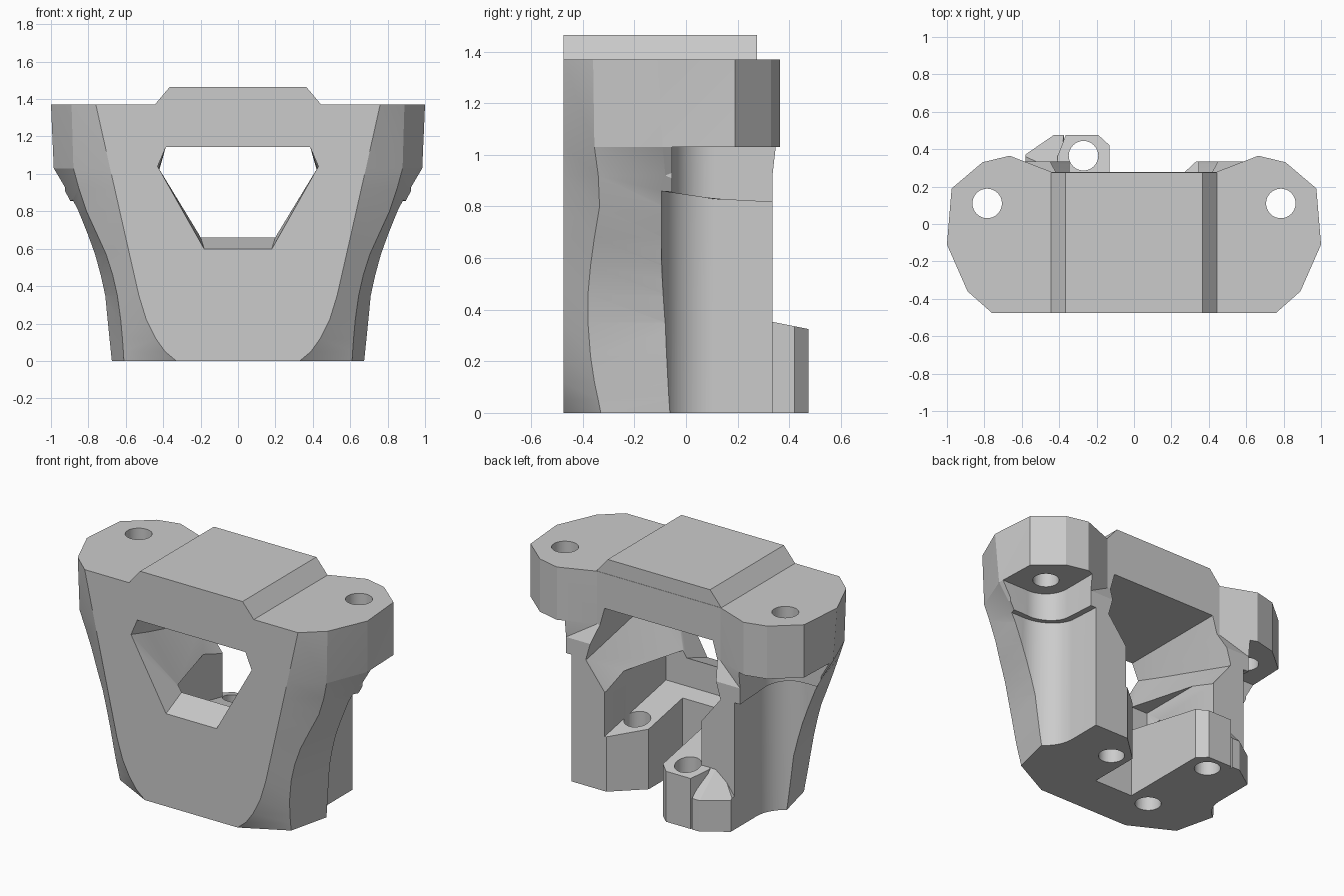
import bpy, bmesh, math
from mathutils import Vector

cube = bpy.data.objects.get("Cube")
if cube:
    bpy.data.objects.remove(cube, do_unlink=True)

grey = bpy.data.materials.new("plain_grey")
grey.use_nodes = True
GREY = (0.6, 0.6, 0.6, 1)
grey.diffuse_color = GREY
grey.node_tree.nodes["Principled BSDF"].inputs["Base Color"].default_value = GREY


def make_object(name, bm):
    bmesh.ops.recalc_face_normals(bm, faces=bm.faces)
    bmesh.ops.triangulate(bm, faces=bm.faces)
    mesh = bpy.data.meshes.new(name)
    bm.to_mesh(mesh)
    bm.free()
    mesh.materials.append(grey)
    obj = bpy.data.objects.new(name, mesh)
    bpy.context.collection.objects.link(obj)
    return obj


def loft(name, rings):
    """Skin a stack of rings with equal point counts and cap both ends."""
    bm = bmesh.new()
    rows = [[bm.verts.new(p) for p in ring] for ring in rings]
    n = len(rows[0])
    for a, b in zip(rows, rows[1:]):
        for i in range(n):
            j = (i + 1) % n
            bm.faces.new((a[i], a[j], b[j], b[i]))
    bm.faces.new(rows[0])
    bm.faces.new(rows[-1])
    return make_object(name, bm)


def prism(name, outline, z0, top):
    """Extrude an xy outline from z0 up to a height or a slope top(y)."""
    height = top if callable(top) else (lambda y: top)
    return loft(name, [[(x, y, z0) for x, y in outline],
                       [(x, y, height(y)) for x, y in outline]])


def mirrored(half):
    return half + [(-x, *rest) for x, *rest in reversed(half)]


def combine(target, tool, operation):
    mod = target.modifiers.new(operation.lower(), 'BOOLEAN')
    mod.operation = operation
    mod.solver = 'EXACT'
    mod.object = tool
    bpy.context.view_layer.objects.active = target
    bpy.ops.object.modifier_apply(modifier=mod.name)
    bpy.data.objects.remove(tool, do_unlink=True)


def circle(cx, cy, r, start=0, end=360, steps=32):
    angles = [math.radians(start + (end - start) * i / steps) for i in range(steps)]
    return [(cx + r * math.cos(a), cy + r * math.sin(a)) for a in angles]


def floor_height(y):
    return 0.42 - 0.2 * y


# Flared body: height, front edge x, corner x and y, side x and y
FRONT, BACK = -0.475, 0.335
sections = [
    (0, .33, .61, -.33, .675, -.06),
    (.05, .39, .613, -.34, .68, -.065),
    (.12, .44, .618, -.355, .687, -.07),
    (.22, .49, .627, -.37, .697, -.075),
    (.35, .53, .645, -.38, .71, -.08),
    (.46, .555, .67, -.38, .735, -.085),
    (.57, .58, .705, -.37, .765, -.09),
    (.68, .605, .755, -.355, .805, -.09),
    (.8, .632, .81, -.335, .855, -.08),
    (.92, .659, .85, -.34, .92, -.08),
    (1.03, .684, .88, -.355, .985, -.09),
    (1.37, .76, .89, -.36, 1.0, -.11),
]
rings = []
for z, xf, xm, ym, xs, ys in sections:
    back = [(.665, .365), (.44, .278)] if z > 1 else [(.62, BACK), (.34, BACK)]
    half = [(xf, FRONT), (xm, ym), (xs, ys), (.975, .19), (.81, .33)] + back
    rings.append([(x, y, z) for x, y in mirrored(half)])
body = loft("bracket_body", rings)

# Raised pad on the top
pad = [(-.47, 1.34), (-.445, 1.37), (-.365, 1.465), (.365, 1.465), (.445, 1.37), (.47, 1.34)]
combine(body, loft("top_pad", [[(x, y, z) for x, z in pad] for y in (FRONT, .276)]), 'UNION')

# Window that runs through to the back and widens there
window = []
for y, upper, middle, lower in (
        (-.6, (.385, 1.145), (.43, 1.04), (.18, .56)),
        (FRONT, (.385, 1.145), (.43, 1.04), (.18, .597)),
        (-.28, (.385, 1.145), (.44, .98), (.2, .662)),
        (.32, (.385, 1.145), (.48, .81), (.34, .63)),
        (.6, (.385, 1.145), (.48, .81), (.34, .63))):
    window.append([(x, y, z) for x, z in mirrored([upper, middle, lower])])
combine(body, loft("window_cutter", window), 'DIFFERENCE')

# Rear cavity with a sloping floor
side = [(-.29, floor_height(-.29)), (.7, floor_height(.7)), (.7, .7), (-.29, .7)]
combine(body, loft("cavity_cutter", [[(x, y, z) for y, z in side] for x in (-.345, .345)]),
        'DIFFERENCE')

# Rear foot that carries a screw hole, with a sloped shoulder beside it
foot = [(-.41, .2), (-.41, .36), (-.365, .475), (-.19, .475), (-.13, .42), (-.13, .2)]
combine(body, prism("rear_foot", foot, 0, floor_height), 'UNION')
bm = bmesh.new()
base = [(-.59, .3), (-.59, .365), (-.43, .475), (-.375, .475), (-.375, .3)]
points = [(x, y, z) for x, y in base for z in (0, .2)] + [(-.45, .3, .39), (-.4, .3, .39)]
hull = bmesh.ops.convex_hull(bm, input=[bm.verts.new(p) for p in points])
bmesh.ops.delete(bm, geom=list({v for v in hull["geom_interior"]
                                if isinstance(v, bmesh.types.BMVert)}), context='VERTS')
combine(body, make_object("foot_shoulder", bm), 'UNION')

# Slot between the two halves of the base
slot = [(-.13, .7), (-.13, -.18), (.15, -.18), (.15, .165), (.335, .337), (.335, .7)]
combine(body, prism("slot_cutter", slot, -.2, .6), 'DIFFERENCE')

# Screwdriver channels below the ears, and the ear holes
EAR_X, EAR_Y = .785, .11


def channel(sign, r):
    arc = circle(EAR_X, EAR_Y, r, 180, 280, 20)
    outline = arc + [(1.3, arc[-1][1]), (1.3, .8), (EAR_X - r, .8)]
    return [(sign * x, y) for x, y in outline]


for sign in (1, -1):
    combine(body, prism("upper_channel_cutter", channel(sign, .165), .5, 1.03), 'DIFFERENCE')
    combine(body, prism("lower_channel_cutter", channel(sign, .205), -.2,
                        lambda y: .845 - .15 * min(y, .35)), 'DIFFERENCE')
    combine(body, prism("ear_hole_cutter", circle(sign * EAR_X, EAR_Y, .079), .9, 1.6),
            'DIFFERENCE')

# Screw holes through the base
for x, y in ((-.27, .365), (.27, .11), (-.27, -.19)):
    combine(body, prism("base_hole_cutter", circle(x, y, .079), -.2, .6), 'DIFFERENCE')

# Smooth curved walls, crisp edges
bpy.ops.object.select_all(action='DESELECT')
body.select_set(True)
bpy.context.view_layer.objects.active = body
bpy.ops.object.shade_smooth_by_angle(angle=math.radians(20))
